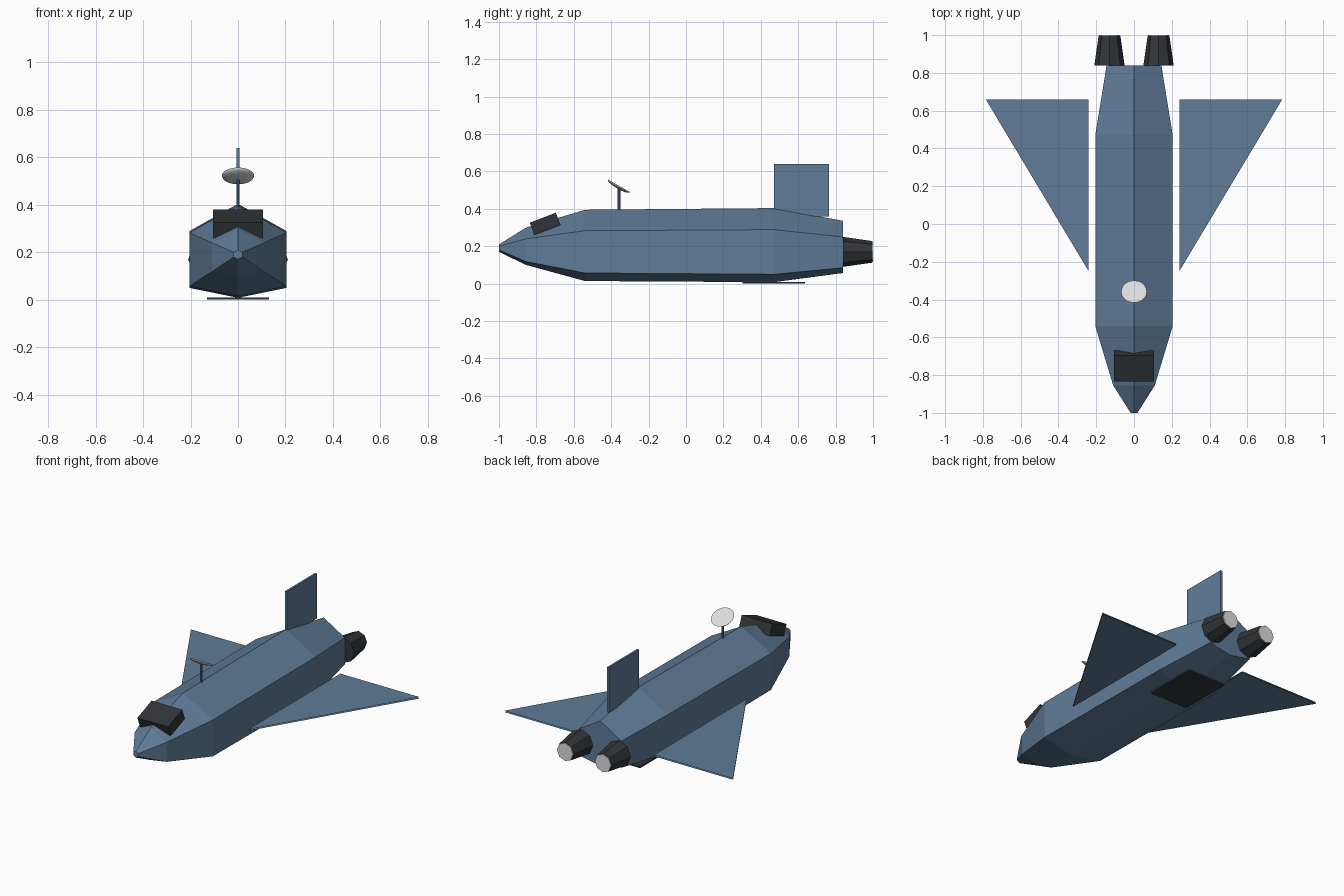
import bpy, bmesh, math
from mathutils import Matrix

if "Cube" in bpy.data.objects:
    bpy.data.objects.remove(bpy.data.objects["Cube"])


def material(name, rgb):
    m = bpy.data.materials.new(name)
    m.use_nodes = True
    m.diffuse_color = (*rgb, 1)
    m.node_tree.nodes["Principled BSDF"].inputs["Base Color"].default_value = (*rgb, 1)
    return m


blue = material("steel blue", (0.115, 0.2, 0.31))
dark = material("charcoal", (0.03, 0.036, 0.04))
light = material("light grey", (0.72, 0.72, 0.72))


def make(name, bm, mat):
    bmesh.ops.recalc_face_normals(bm, faces=bm.faces)
    mesh = bpy.data.meshes.new(name)
    bm.to_mesh(mesh)
    bm.free()
    mesh.materials.append(mat)
    ob = bpy.data.objects.new(name, mesh)
    bpy.context.collection.objects.link(ob)
    return ob


def box(name, loc, size, mat, tilt=0):
    bm = bmesh.new()
    m = Matrix.Translation(loc) @ Matrix.Rotation(tilt, 4, 'X') @ Matrix.Diagonal((*size, 1))
    bmesh.ops.create_cube(bm, size=1, matrix=m)
    return make(name, bm, mat)


def cone(name, loc, r1, r2, depth, sides, mat, rot=0):
    bm = bmesh.new()
    m = Matrix.Translation(loc) @ Matrix.Rotation(rot, 4, 'X')
    bmesh.ops.create_cone(bm, cap_ends=True, segments=sides, radius1=r1,
                          radius2=r2, depth=depth, matrix=m)
    return make(name, bm, mat)


# Hull: six-sided sections (y, half width, top, upper side, lower side, bottom)
stations = [(-1.0, 0.018, 0.21, 0.2, 0.18, 0.17),
            (-0.855, 0.11, 0.30, 0.24, 0.118, 0.1),
            (-0.54, 0.205, 0.395, 0.283, 0.057, 0.014),
            (0.47, 0.205, 0.404, 0.289, 0.05, 0.008),
            (0.84, 0.145, 0.336, 0.25, 0.085, 0.057)]
bm = bmesh.new()
rings = []
for y, w, top, up, low, bot in stations:
    section = [(0, top), (w, up), (w, low), (0, bot), (-w, low), (-w, up)]
    rings.append([bm.verts.new((x, y, z)) for x, z in section])
for a, b in zip(rings, rings[1:]):
    for i in range(6):
        j = (i + 1) % 6
        bm.faces.new((a[i], a[j], b[j], b[i]))
bm.faces.new(rings[0])
bm.faces.new(rings[-1])
make("hull", bm, blue)

# Wings, engines and exhaust caps on both sides
for side, s in (("left", 1), ("right", -1)):
    bm = bmesh.new()
    corners = [(0.24 * s, -0.25), (0.785 * s, 0.66), (0.24 * s, 0.66)]
    bm.faces.new([bm.verts.new((x, y, 0.117)) for x, y in corners])
    wing = make(side + "_wing", bm, blue)
    skin = wing.modifiers.new("skin", 'SOLIDIFY')
    skin.thickness = 0.008
    skin.offset = 0
    skin.use_rim = False
    cone(side + "_engine", (0.13 * s, 0.917, 0.17), 0.08, 0.058, 0.154, 8,
         dark, -math.pi / 2)
    cone(side + "_exhaust_cap", (0.13 * s, 0.992, 0.17), 0.055, 0.055, 0.016, 8,
         light, -math.pi / 2)

# Tail fin, cockpit and belly hatch
box("tail_fin", (0, 0.617, 0.5), (0.012, 0.295, 0.28), blue)
box("cockpit", (0, -0.753, 0.32), (0.21, 0.149, 0.07), dark, math.radians(21))
box("belly_hatch", (0, 0.468, 0.005), (0.26, 0.334, 0.01), dark)

# Antenna post and dish: flat face on a shallow bowl
cone("antenna_post", (0, -0.358, 0.445), 0.007, 0.007, 0.13, 8, blue)
bm = bmesh.new()
bmesh.ops.create_uvsphere(bm, u_segments=24, v_segments=12, radius=0.068)
bmesh.ops.bisect_plane(bm, geom=bm.verts[:] + bm.edges[:] + bm.faces[:], dist=0.0001,
                       plane_co=(0, 0, 0), plane_no=(0, 0, 1), clear_outer=True)
bmesh.ops.holes_fill(bm, edges=[e for e in bm.edges if e.is_boundary])
bmesh.ops.transform(bm, verts=bm.verts, matrix=Matrix.Translation((0, -0.358, 0.523))
                    @ Matrix.Rotation(math.radians(-30), 4, 'X')
                    @ Matrix.Diagonal((1, 1, 0.25, 1)))
dish = make("antenna_dish", bm, light)
bpy.context.view_layer.objects.active = dish
dish.select_set(True)
bpy.ops.object.shade_smooth_by_angle(angle=math.radians(40))
